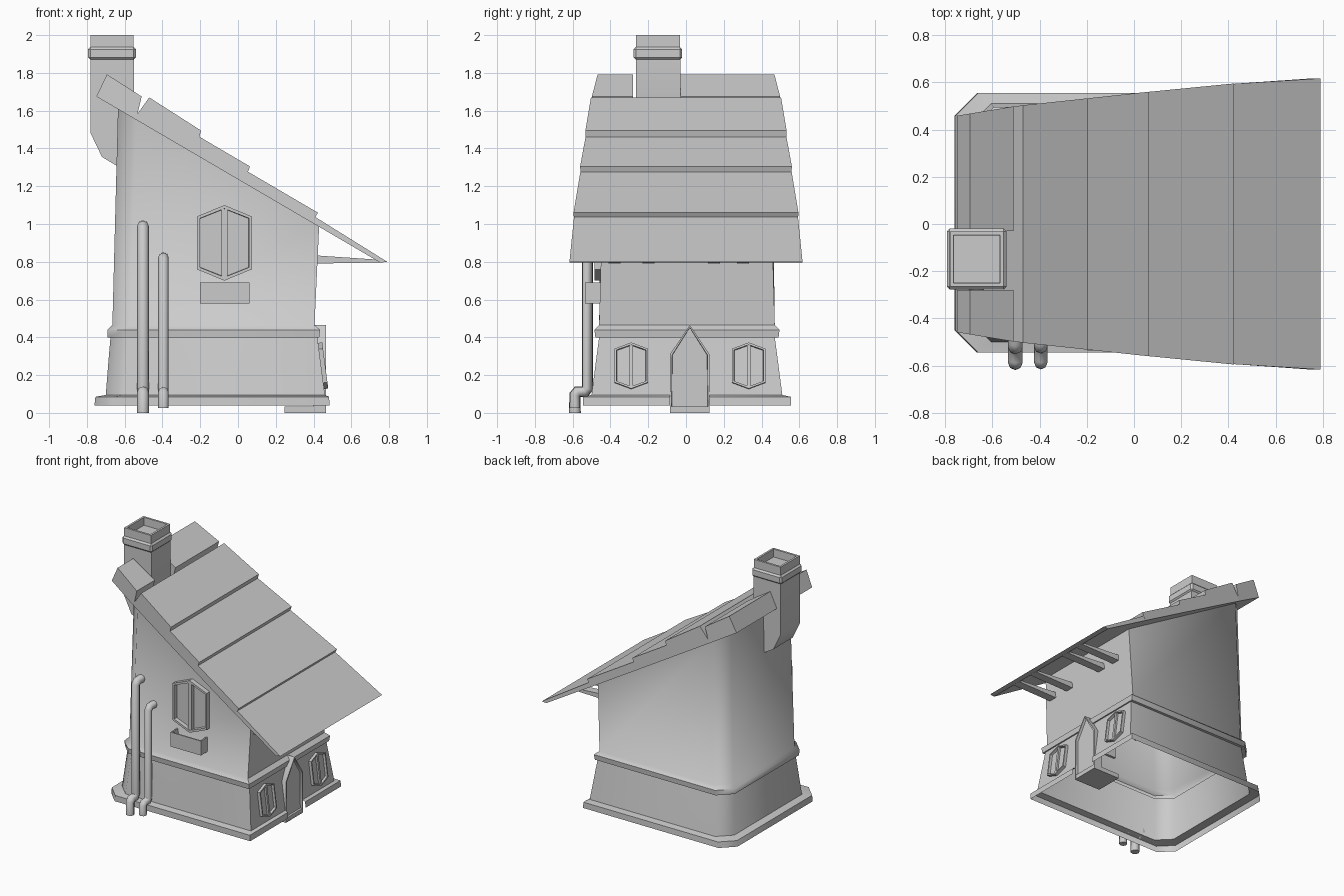
import bpy, bmesh
from math import pi
from mathutils import Matrix, Vector

if "Cube" in bpy.data.objects:
    bpy.data.objects.remove(bpy.data.objects["Cube"])


def finish(name, bm, angle=0.6, recalc=True):
    if recalc:
        bmesh.ops.recalc_face_normals(bm, faces=bm.faces)
    me = bpy.data.meshes.new(name)
    bm.to_mesh(me)
    bm.free()
    ob = bpy.data.objects.new(name, me)
    bpy.context.collection.objects.link(ob)
    bpy.ops.object.select_all(action='DESELECT')
    bpy.context.view_layer.objects.active = ob
    ob.select_set(True)
    bpy.ops.object.shade_smooth_by_angle(angle=angle)
    return ob


def add_prism(bm, near, far):
    """Solid between two matching outlines; returns the near cap."""
    a = [bm.verts.new(p) for p in near]
    b = [bm.verts.new(p) for p in far]
    cap = bm.faces.new(a)
    bm.faces.new(b[::-1])
    n = len(a)
    for i in range(n):
        j = (i + 1) % n
        bm.faces.new((a[j], a[i], b[i], b[j]))
    bmesh.ops.recalc_face_normals(bm, faces=bm.faces)
    return cap


def box(name, x0, x1, y0, y1, z0, z1, bevel=0, recess=None):
    bm = bmesh.new()
    o = [(x0, y0), (x1, y0), (x1, y1), (x0, y1)]
    cap = add_prism(bm, [(x, y, z1) for x, y in o], [(x, y, z0) for x, y in o])
    if recess:
        sink(bm, cap, *recess)
    if bevel:
        bmesh.ops.bevel(bm, geom=bm.edges[:], offset=bevel, segments=1, affect='EDGES')
    return finish(name, bm)


def sink(bm, face, rim, depth):
    bmesh.ops.inset_region(bm, faces=[face], thickness=rim)
    bmesh.ops.inset_region(bm, faces=[face], thickness=0.002, depth=-depth)


def framed(name, outline, back, out, rim, depth, mat, bar=None):
    """Framed opening: outline in (u, v), facing local -y, with optional centre bar."""
    bm = bmesh.new()
    cap = add_prism(bm, [(u, -out, v) for u, v in outline], [(u, back, v) for u, v in outline])
    sink(bm, cap, rim, depth)
    if bar:
        w, h = bar
        o = [(-w, -h), (w, -h), (w, h), (-w, h)]
        add_prism(bm, [(u, -out + 0.004, v) for u, v in o], [(u, back, v) for u, v in o])
    bm.transform(mat)
    return finish(name, bm)


def roof_under(x):
    return 1.675 - 0.585 * (x + 0.75)


# Walls: stacked rings with chamfered rear corners, open underneath, door gap on the right
def ring(x0, x1, h, z, c=0.095):
    cy = 0.005
    pts = [(x0 + c, cy - h), (x1, cy - h), (x1, -0.085), (x1, 0.125), (x1, cy + h),
           (x0 + c, cy + h), (x0, cy + h - c), (x0, cy - h + c)]
    return [(x, y, roof_under(x) + 0.015 if z is None else z) for x, y in pts]


rows = [(-.76, .485, .55, .04), (-.755, .482, .55, .085), (-.70, .46, .505, .095),
        (-.683, .432, .477, .31), (-.675, .42, .465, .40), (-.69, .43, .485, .40),
        (-.69, .435, .49, .44), (-.665, .405, .465, .465), (-.635, .43, .45, None)]
bm = bmesh.new()
rings = [[bm.verts.new(p) for p in ring(*r)] for r in rows]
for k in range(len(rings) - 1):
    for i in range(8):
        if i == 2 and k < 3:
            continue
        j = (i + 1) % 8
        bm.faces.new((rings[k][i], rings[k][j], rings[k + 1][j], rings[k + 1][i]))
finish("walls", bm, 0.85, recalc=False)


# Roof: overlapping boards that widen towards the eave
def half_width(x):
    knots = [(-.76, .457), (-.5, .50), (.06, .56), (.42, .595), (.65, .617), (.8, .617)]
    for (xa, wa), (xb, wb) in zip(knots, knots[1:]):
        if x <= xb:
            return wa + (wb - wa) * (x - xa) / (xb - xa)
    return knots[-1][1]


def board(name, profile, y0=None, y1=None):
    bm = bmesh.new()
    near = [(x, -half_width(x) if y0 is None else y0, z) for x, z in profile]
    far = [(x, half_width(x) if y1 is None else y1, z) for x, z in profile]
    add_prism(bm, near, far)
    return finish(name, bm)


top = [(-.75, 1.675), (-.694, 1.792), (-.51, 1.675), (-.54, roof_under(-.54))]
board("roof_board_top_front", top, y1=-.28)
board("roof_board_top_back", top, y0=-.03)
boards = [((-.47, 1.67), (-.196, 1.495), -.55), ((-.23, 1.477), (.063, 1.305), -.25),
          ((.03, 1.29), (.423, 1.06), 0.0), ((.38, 1.055), (.79, .80), .36)]
for n, (a, b, start) in enumerate(boards):
    end = b[0] - (.03 if n < 3 else .036)
    board(f"roof_board_{n + 2}", [(start, roof_under(start)), a, b, (end, min(roof_under(end), b[1] + .002))])

# Eave beams
for n, y in enumerate((-.378, -.198, .148, .302)):
    board(f"eave_beam_{n + 1}", [(.39, .79), (.39, .835), (.76, .81), (.76, .797)], y - .032, y + .032)

# Chimney: bent shaft, collar and hollow top
board("chimney_shaft", [(-.78, 1.89), (-.78, 1.48), (-.72, 1.355), (-.62, 1.295),
                        (-.55, 1.5), (-.55, 1.89)], -.265, -.03)
box("chimney_collar", -.793, -.54, -.277, -.02, 1.87, 1.937, bevel=.012)
box("chimney_top", -.78, -.553, -.265, -.032, 1.92, 2.0, recess=(.022, .06))


# Windows and planter
def hexagon(w, h, s):
    return [(0, -h), (w, -s), (w, s), (0, h), (-w, s), (-w, -s)]


framed("front_window", hexagon(.145, .2, .14), .03, .035, .018, .03,
       Matrix.Translation((-.072, -.45, .90)), bar=(.016, .18))
for side, y in (("left", -.29), ("right", .332)):
    mat = (Matrix.Translation((.438, y, .248)) @ Matrix.Rotation(pi / 2, 4, 'Z')
           @ Matrix.Rotation(-.13, 4, 'X'))
    framed(f"side_window_{side}", hexagon(.088, .123, .09), .03, .024, .012, .018, mat, bar=(.009, .11))
box("planter", -.2, .06, -.535, -.44, .58, .69, recess=(.015, .06))

# Door and doorstep
framed("door", [(-.105, 0), (.105, 0), (.105, .31), (0, .465), (-.105, .31)], .07, 0, .012, .018,
       Matrix.Translation((.466, .02, 0)) @ Matrix.Rotation(pi / 2, 4, 'Z'))
box("doorstep", .245, .465, -.085, .125, 0, .033)


# Pipes running up the front wall
def pipe(name, x, top, foot, r):
    cu = bpy.data.curves.new(name, 'CURVE')
    cu.dimensions = '3D'
    cu.bevel_depth = r
    cu.bevel_resolution = 2
    cu.use_fill_caps = True
    pts = [(-.43, top - r), (-.505, top - r), (-.522, top - r - .02), (-.522, .13),
           (-.535, .112), (-.575, .112), (-.588, .095), (-.588, foot)]
    sp = cu.splines.new('POLY')
    sp.points.add(len(pts) - 1)
    for p, (y, z) in zip(sp.points, pts):
        p.co = (x, y, z, 1)
    ob = bpy.data.objects.new(name, cu)
    bpy.context.collection.objects.link(ob)


pipe("pipe_tall", -.503, 1.02, 0, .031)
pipe("pipe_short", -.395, .85, .025, .028)
